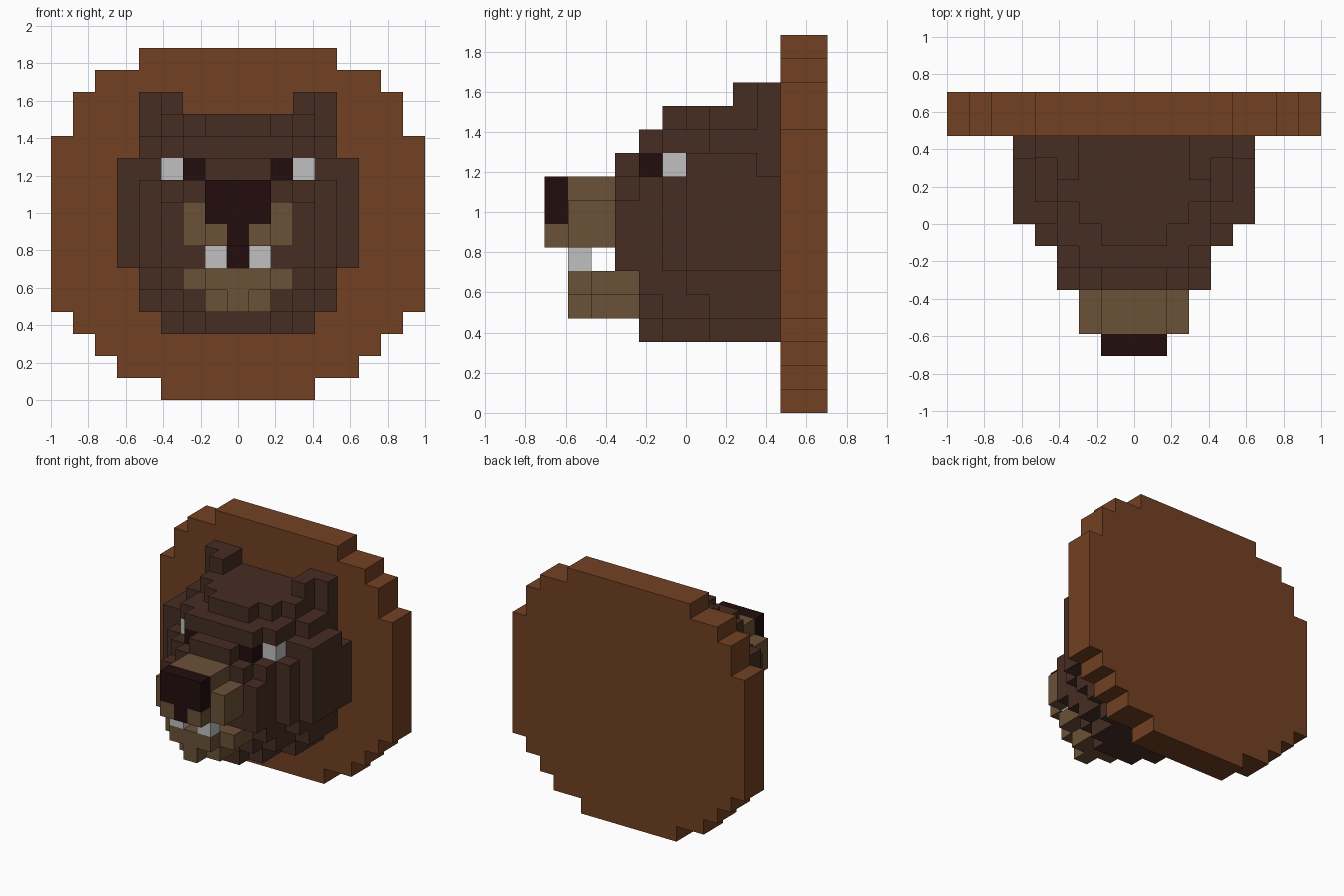
import bpy, bmesh, math

cube = bpy.data.objects.get("Cube")
if cube:
    bpy.data.objects.remove(cube, do_unlink=True)

U = 2 / 17      # size of one block
BACK = 10       # row where the head meets the mane
DEPTH = 12


def material(name, rgb):
    linear = [((c / 255 + 0.055) / 1.055) ** 2.4 for c in rgb] + [1]
    mat = bpy.data.materials.new(name)
    mat.use_nodes = True
    mat.diffuse_color = linear
    bsdf = mat.node_tree.nodes["Principled BSDF"]
    bsdf.inputs["Base Color"].default_value = linear
    bsdf.inputs["Roughness"].default_value = 0.9
    return mat


MATS = {
    "mane": material("rust brown", (114, 65, 35)),
    "fur": material("dark brown", (71, 45, 36)),
    "muzzle": material("tan", (107, 81, 55)),
    "dark": material("near black", (35, 13, 13)),
    "white": material("light grey", (192, 192, 192)),
}
parts = {}      # part name -> (material key, cells)
owner = {}      # cell -> part name


def fill(part, mat, inner, outer, y0, y1, z0, z1):
    """Fill mirrored blocks whose distance from the middle is inner..outer."""
    parts[part] = mat
    for i in range(-outer, outer + 1):
        if abs(i) >= inner:
            for j in range(y0, y1):
                for k in range(z0, z1):
                    owner[i, j, k] = part


# Round mane: bottom, top, half width
for z0, z1, half in [(0, 1, 3), (1, 2, 5), (2, 3, 6), (3, 4, 7),
                     (4, 12, 8), (12, 14, 7), (14, 15, 6), (15, 16, 4)]:
    fill("mane", "mane", 0, half, BACK, DEPTH, z0, z1)

# Head: each layer steps backward as it widens (half width, front row)
layers = [
    (3, 4, [(1, 4), (2, 5), (3, 7)]),
    (4, 5, [(2, 4), (3, 5), (4, 7)]),
    (5, 6, [(3, 4), (4, 6)]),
    (6, 9, [(3, 3), (4, 5), (5, 6)]),
    (9, 10, [(2, 3), (3, 4), (4, 5), (5, 6)]),
    (10, 11, [(1, 3), (2, 4), (3, 5), (4, 6)]),
    (11, 12, [(2, 4), (3, 5), (4, 7)]),
    (12, 13, [(1, 5), (2, 6), (3, 7)]),
]
for z0, z1, steps in layers:
    for half, front in steps:
        fill("head", "fur", 0, half, front, BACK, z0, z1)
fill("head", "fur", 5, 5, 6, 9, 10, 11)

# Ears
fill("ears", "fur", 3, 3, 8, BACK, 13, 14)
fill("ears", "fur", 4, 4, 9, BACK, 12, 14)

# Eyes
fill("pupils", "dark", 2, 2, 4, 5, 10, 11)
fill("eye_whites", "white", 3, 3, 5, 6, 10, 11)

# Upper muzzle, nose and lip
fill("muzzle", "muzzle", 0, 2, 1, 3, 7, 9)
fill("muzzle", "muzzle", 0, 1, 1, 3, 9, 10)
fill("muzzle", "muzzle", 1, 1, 0, 1, 7, 8)
fill("nose", "dark", 0, 1, 0, 1, 8, 10)
fill("nose", "dark", 0, 0, 0, 1, 7, 8)

# Mouth, teeth and lower jaw
fill("mouth", "dark", 0, 0, 3, 4, 6, 7)
fill("teeth", "white", 1, 1, 1, 2, 6, 7)
fill("lower_jaw", "muzzle", 0, 1, 1, 4, 5, 6)
fill("lower_jaw", "muzzle", 2, 2, 2, 4, 5, 6)
fill("lower_jaw", "muzzle", 0, 0, 1, 4, 4, 5)
fill("lower_jaw", "muzzle", 1, 1, 2, 4, 4, 5)


def build(part, mat):
    """Make the outer skin of one part, leaving out faces between blocks."""
    bm = bmesh.new()
    for cell in [c for c, p in owner.items() if p == part]:
        for axis in range(3):
            for side in (0, 1):
                near = list(cell)
                near[axis] += 2 * side - 1
                if tuple(near) in owner:
                    continue
                a, b = (axis + 1) % 3, (axis + 2) % 3
                ring = []
                for da, db in ((0, 0), (1, 0), (1, 1), (0, 1)):
                    p = list(cell)
                    p[axis] += side
                    p[a] += da
                    p[b] += db
                    ring.append(bm.verts.new(((p[0] - 0.5) * U,
                                              (p[1] - DEPTH / 2) * U, p[2] * U)))
                bm.faces.new(ring if side else ring[::-1])
    bmesh.ops.remove_doubles(bm, verts=bm.verts, dist=U / 100)
    bmesh.ops.dissolve_limit(bm, angle_limit=math.radians(1),
                             verts=bm.verts, edges=bm.edges)
    mesh = bpy.data.meshes.new(part)
    bm.to_mesh(mesh)
    bm.free()
    mesh.materials.append(MATS[mat])
    obj = bpy.data.objects.new(part, mesh)
    bpy.context.collection.objects.link(obj)


for part, mat in parts.items():
    build(part, mat)
